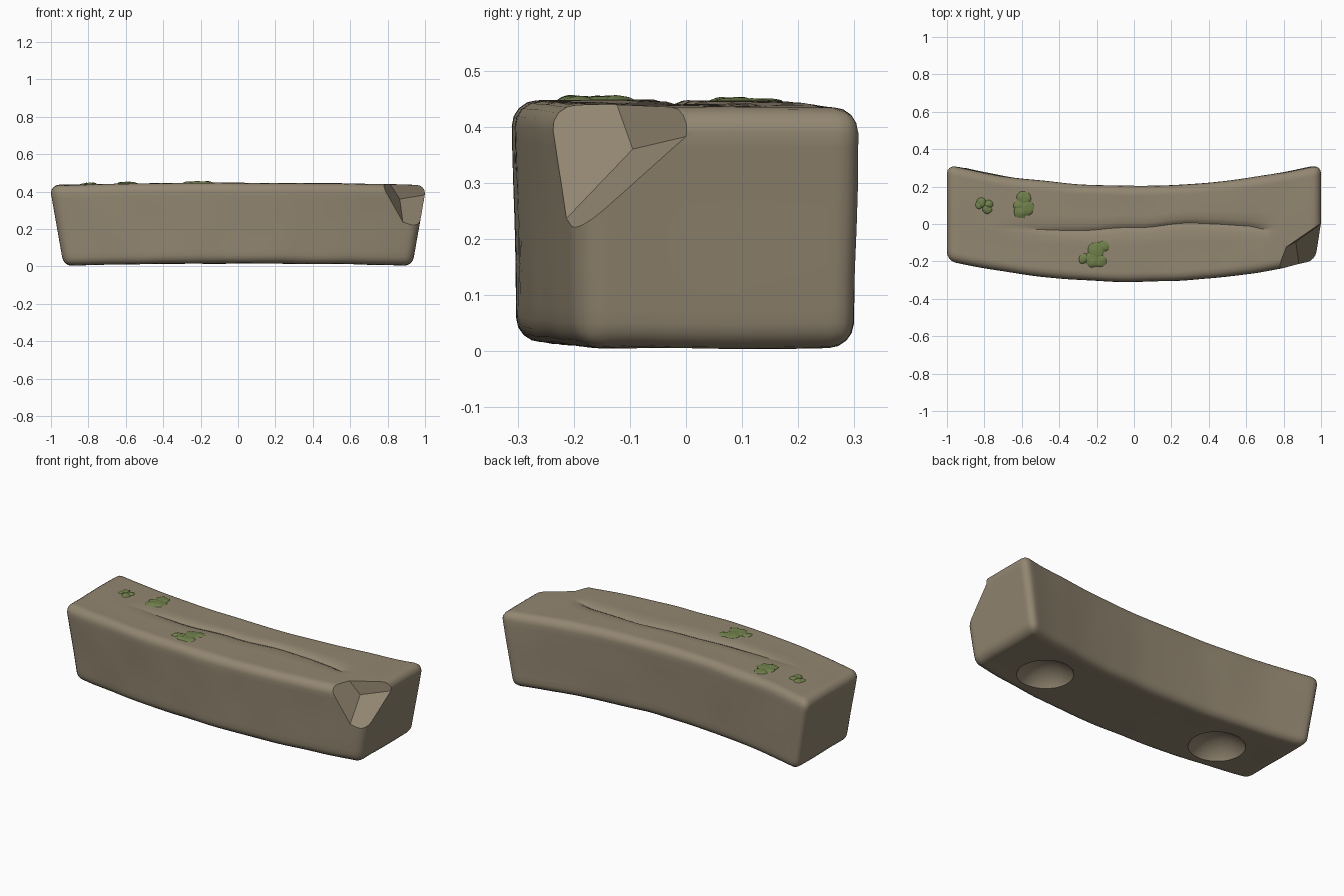
import bpy, bmesh, math
from mathutils import Vector, Matrix, noise

if "Cube" in bpy.data.objects:
    bpy.data.objects.remove(bpy.data.objects["Cube"])


def material(name, color):
    m = bpy.data.materials.new(name)
    m.use_nodes = True
    m.diffuse_color = (*color, 1)
    m.node_tree.nodes["Principled BSDF"].inputs["Base Color"].default_value = (*color, 1)
    return m


def make_object(name, bm, mat):
    me = bpy.data.meshes.new(name)
    bmesh.ops.recalc_face_normals(bm, faces=bm.faces)
    bm.to_mesh(me)
    bm.free()
    me.materials.append(mat)
    ob = bpy.data.objects.new(name, me)
    bpy.context.collection.objects.link(ob)
    return ob


def activate(ob):
    bpy.ops.object.select_all(action='DESELECT')
    ob.select_set(True)
    bpy.context.view_layer.objects.active = ob


def cut(ob, cutter):
    cutter.hide_render = True
    mod = ob.modifiers.new("cut", 'BOOLEAN')
    mod.operation = 'DIFFERENCE'
    mod.solver = 'EXACT'
    mod.object = cutter
    activate(ob)
    bpy.ops.object.modifier_apply(modifier=mod.name)
    bpy.data.objects.remove(cutter)


stone = material("warm_stone", (0.29, 0.24, 0.165))
moss_green = material("moss_green", (0.16, 0.215, 0.07))

HALF_W, HEIGHT = 0.257, 0.43
CRACK = [(-1, -0.01), (-0.7, -0.02), (-0.3, -0.035), (0, -0.02),
         (0.3, 0.005), (0.6, -0.01), (0.72, -0.03), (1, -0.03)]


def crack_y(x):
    for (x0, y0), (x1, y1) in zip(CRACK, CRACK[1:]):
        if x <= x1:
            t = max(0, (x - x0) / (x1 - x0))
            return y0 + (y1 - y0) * t * t * (3 - 2 * t)
    return CRACK[-1][1]


def shape(p):
    """Bend, taper and weather one point of the straight block."""
    x, v, z = p
    center = -0.053 + 0.113 * x * x
    follow = max(0, 1 - abs(v) / 0.2)
    h = z / HEIGHT
    y = v * (0.965 + 0.035 * h) + center + follow * (crack_y(x) - center)
    wear = noise.noise(Vector((x * 4, v * 5, z * 5)))
    wear2 = noise.noise(Vector((x * 5 + 9, v * 5, z * 5)))
    new_z = z + 0.004 + 0.012 * (1 - x * x) + 0.004 * wear
    # Shallow crack that fades out towards its ends
    if z > HEIGHT - 0.01 and abs(v) < 0.03:
        fade = max(0, min(1, (x + 0.75) / 0.4, (0.74 - x) / 0.05))
        new_z -= 0.014 * fade * max(0, 1 - abs(v) / 0.025)
    new_x = x * min(1, 0.932 + 0.068 * z / 0.385)
    return Vector((new_x, y + 0.004 * wear2, max(0, new_z)))


# Stone slab: rounded block, sliced, then bent into an arc
bm = bmesh.new()
bmesh.ops.create_cube(bm, size=1, matrix=Matrix.Translation((0, 0, HEIGHT / 2))
                      @ Matrix.Diagonal((2, 2 * HALF_W, HEIGHT, 1)))
bmesh.ops.bevel(bm, geom=bm.edges[:], offset=0.045, segments=4, profile=0.5, affect='EDGES')


def slice_at(co, axis):
    bmesh.ops.bisect_plane(bm, geom=bm.verts[:] + bm.edges[:] + bm.faces[:],
                           plane_co=co, plane_no=axis, dist=0.00001)


for i in range(-30, 31):
    slice_at((i * 0.031, 0, 0), (1, 0, 0))
for v in (0, 0.012, 0.03, 0.08, 0.14, 0.2):
    for s in {v, -v}:
        slice_at((0, s, 0), (0, 1, 0))
for i in range(1, 6):
    slice_at((0, 0, HEIGHT * i / 6), (0, 0, 1))
for vert in bm.verts:
    vert.co = shape(vert.co)
slab = make_object("stone_slab", bm, stone)
activate(slab)
bpy.ops.object.shade_smooth_by_angle(angle=math.radians(40))

# Broken corner: an oblique box whose inner corner sits inside the slab
corner = Vector((0.865, -0.095, 0.36))
sides = [Vector((-0.045, -0.025, 0.07)), Vector((0.12, 0.085, 0.02)),
         Vector((0.015, -0.105, -0.11))]
bm = bmesh.new()
bmesh.ops.create_cube(bm, size=1)
for vert in bm.verts:
    vert.co = corner + sum((d * 4 * (c + 0.5) for d, c in zip(sides, vert.co)), Vector())
cut(slab, make_object("chip_cutter", bm, stone))

# Round sockets under the slab
R, DEPTH = 0.15, 0.085
ball = (R * R + DEPTH * DEPTH) / (2 * DEPTH)
for x in (-0.585, 0.575):
    bm = bmesh.new()
    bmesh.ops.create_uvsphere(bm, u_segments=64, v_segments=48, radius=ball,
                              matrix=Matrix.Translation((x, -0.03, DEPTH + 0.01 - ball)))
    for f in bm.faces:
        f.smooth = True
    cut(slab, make_object("socket_cutter", bm, stone))
activate(slab)
bpy.ops.object.shade_smooth_by_angle(angle=math.radians(30))

# Moss: clusters of low domes (x, y, radius)
PATCHES = {
    "moss_small": [(-0.815, 0.115, 0.028), (-0.785, 0.08, 0.026),
                   (-0.775, 0.105, 0.024), (-0.83, 0.1, 0.02)],
    "moss_oval": [(-0.59, 0.135, 0.042), (-0.605, 0.065, 0.038),
                  (-0.575, 0.085, 0.045), (-0.61, 0.1, 0.035)],
    "moss_large": [(-0.2, -0.145, 0.05), (-0.22, -0.19, 0.045), (-0.18, -0.195, 0.038),
                   (-0.16, -0.12, 0.032), (-0.27, -0.185, 0.028)],
}
for name, blobs in PATCHES.items():
    bm = bmesh.new()
    for x, y, r in blobs:
        top = 0.436 + 0.012 * (1 - x * x)
        bmesh.ops.create_icosphere(bm, subdivisions=3, radius=1,
                                   matrix=Matrix.Translation((x, y, top - 0.006))
                                   @ Matrix.Diagonal((r, r, 0.01 + 0.08 * r, 1)))
    for vert in bm.verts:
        vert.co += 0.006 * noise.noise_vector(vert.co * 40) * Vector((1, 1, 0.3)).length / 2
    patch = make_object(name, bm, moss_green)
    activate(patch)
    bpy.ops.object.shade_smooth_by_angle(angle=math.radians(50))
